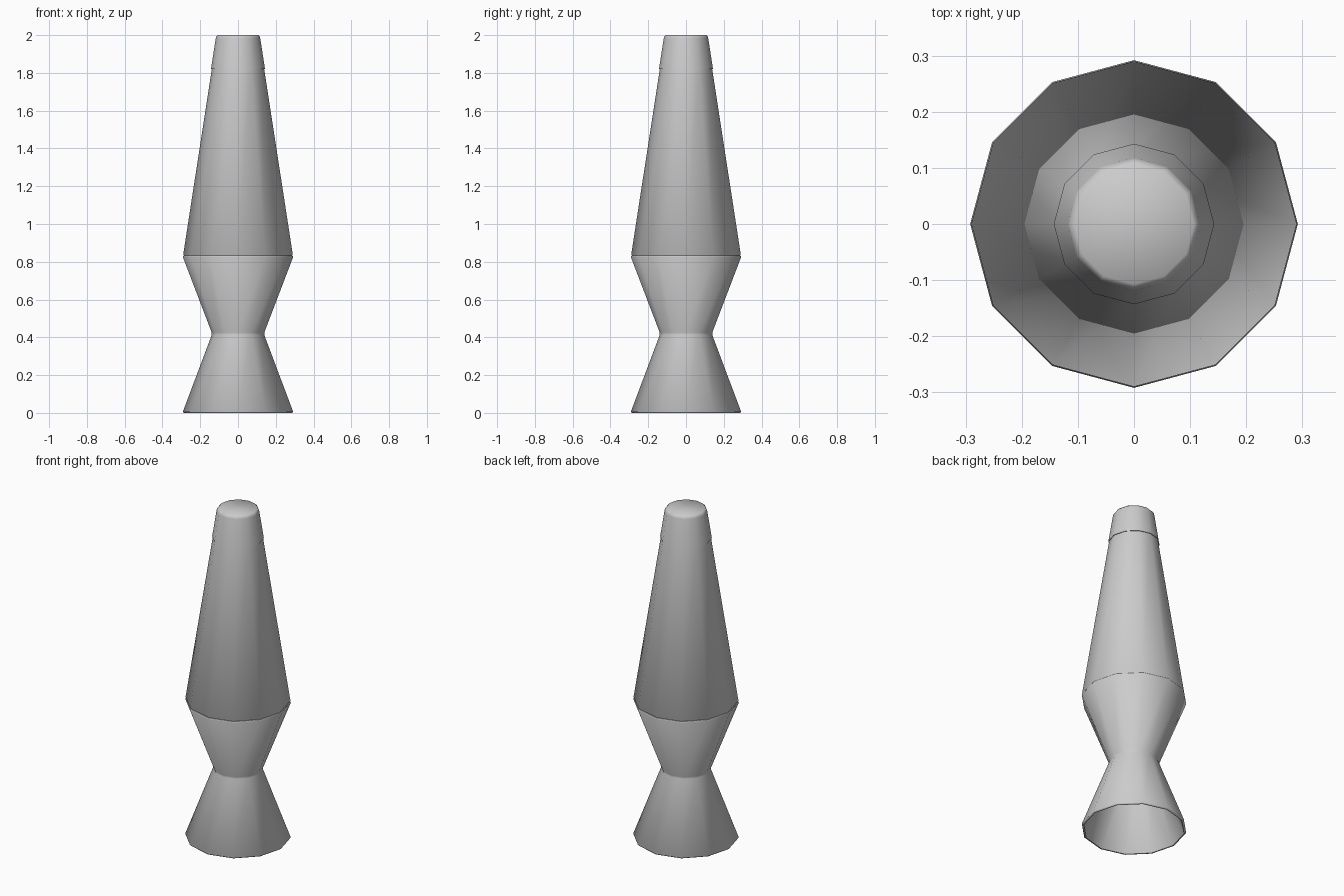
import bpy, math

if "Cube" in bpy.data.objects:
    bpy.data.objects.remove(bpy.data.objects["Cube"])

SIDES = 12


def lathe(name, profile, closed=False, smooth=40):
    """Spin a (radius, z) profile round z; ends on the axis become flat caps."""
    verts, faces = [], []
    for r, z in profile:
        for i in range(SIDES):
            a = 2 * math.pi * i / SIDES
            verts.append((r * math.cos(a), r * math.sin(a), z))
    n = len(profile)
    for k in range(n if closed else n - 1):
        p, q = k * SIDES, ((k + 1) % n) * SIDES
        for i in range(SIDES):
            j = (i + 1) % SIDES
            faces.append((p + i, p + j, q + j, q + i))
    if not closed:
        faces.append(tuple(reversed(range(SIDES))))
        faces.append(tuple(range((n - 1) * SIDES, n * SIDES)))
    mesh = bpy.data.meshes.new(name)
    mesh.from_pydata(verts, [], faces)
    mesh.update()
    obj = bpy.data.objects.new(name, mesh)
    bpy.context.collection.objects.link(obj)
    bpy.ops.object.select_all(action='DESELECT')
    obj.select_set(True)
    bpy.context.view_layer.objects.active = obj
    bpy.ops.object.shade_smooth_by_angle(angle=math.radians(smooth))
    return obj


# Hollow hourglass base, open underneath, with thin rolled rims
lathe("base", [
    (0.287, 0.0), (0.292, 0.006), (0.139, 0.413), (0.139, 0.425),
    (0.292, 0.825), (0.289, 0.832), (0.278, 0.832),
    (0.125, 0.425), (0.125, 0.413), (0.277, 0.006), (0.28, 0.0),
], closed=True, smooth=60)

# Tapered glass vessel, its lower end seated inside the base
lathe("glass_vessel", [
    (0.135, 0.455), (0.275, 0.82), (0.29, 0.838), (0.138, 1.825),
], smooth=50)

# Cap with a softened top edge
lathe("cap", [
    (0.143, 1.82), (0.118, 1.982), (0.115, 1.992), (0.107, 2.0),
], smooth=60)
